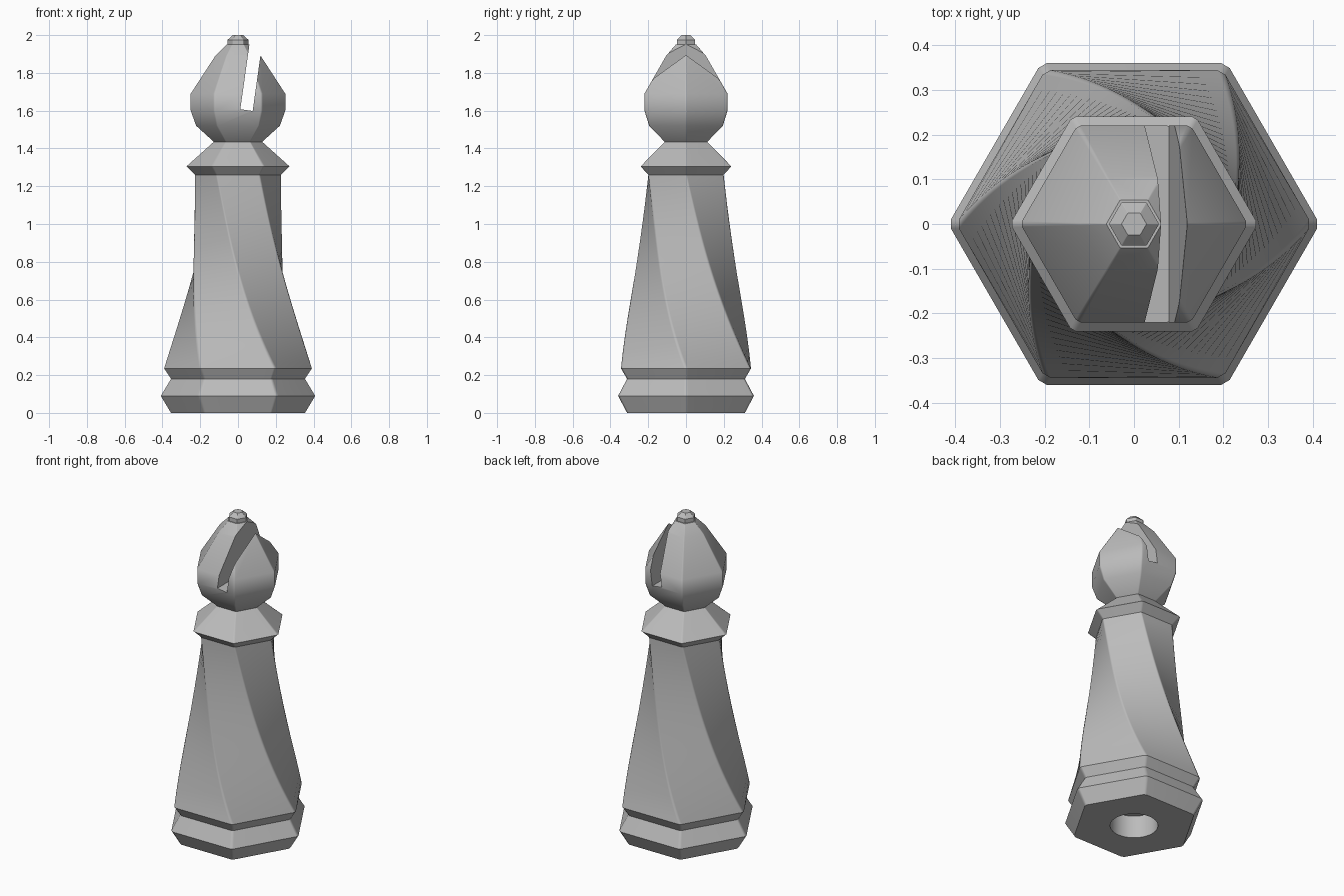
import bpy, bmesh, math
from mathutils import Vector, Matrix

cube = bpy.data.objects.get("Cube")
if cube:
    bpy.data.objects.remove(cube, do_unlink=True)

grey = bpy.data.materials.new("plain grey")
grey.use_nodes = True
GREY = (0.5, 0.5, 0.5, 1)
grey.diffuse_color = GREY
grey.node_tree.nodes["Principled BSDF"].inputs["Base Color"].default_value = GREY


def add_object(name, bm):
    bmesh.ops.recalc_face_normals(bm, faces=bm.faces)
    mesh = bpy.data.meshes.new(name)
    bm.to_mesh(mesh)
    bm.free()
    mesh.materials.append(grey)
    obj = bpy.data.objects.new(name, mesh)
    bpy.context.collection.objects.link(obj)
    return obj


def hexagon(z, radius, turn=0.0, soften=0.03):
    """Hexagon with a corner on +x and narrow chamfers on every corner."""
    corners = [Vector((radius * math.cos(turn + i * math.pi / 3),
                       radius * math.sin(turn + i * math.pi / 3), z)) for i in range(6)]
    points = []
    for i, c in enumerate(corners):
        points.append(c.lerp(corners[i - 1], soften))
        points.append(c.lerp(corners[(i + 1) % 6], soften))
    return points


def loft(name, rings):
    """Skin a stack of (height, radius, turn) hexagons and cap both ends."""
    bm = bmesh.new()
    loops = [[bm.verts.new(p) for p in hexagon(*ring)] for ring in rings]
    for low, high in zip(loops, loops[1:]):
        n = len(low)
        for i in range(n):
            j = (i + 1) % n
            bm.faces.new((low[i], low[j], high[j], high[i]))
    bm.faces.new(loops[0][::-1])
    bm.faces.new(loops[-1])
    return add_object(name, bm)


def activate(obj):
    bpy.ops.object.select_all(action='DESELECT')
    obj.select_set(True)
    bpy.context.view_layer.objects.active = obj


def carve(obj, cutter):
    """Subtract the cutter from the object, then discard it."""
    cutter.hide_render = True
    mod = obj.modifiers.new("carve", 'BOOLEAN')
    mod.operation = 'DIFFERENCE'
    mod.solver = 'EXACT'
    mod.object = cutter
    activate(obj)
    bpy.ops.object.modifier_apply(modifier=mod.name)
    bpy.data.objects.remove(cutter, do_unlink=True)


def finish(obj):
    activate(obj)
    bpy.ops.object.shade_smooth_by_angle(angle=math.radians(35))
    mod = obj.modifiers.new("weighted normals", 'WEIGHTED_NORMAL')
    mod.keep_sharp = True


# Stepped foot with a round recess underneath
base = loft("base", [(0, 0.36), (0.09, 0.415), (0.18, 0.36), (0.235, 0.397)])
bm = bmesh.new()
bmesh.ops.create_cone(bm, cap_ends=True, segments=48, radius1=0.135, radius2=0.135, depth=0.28)
carve(base, add_object("recess_cutter", bm))

# Tapering column, twisted by one hexagon side
STEPS = 28
column_rings = []
for i in range(STEPS + 1):
    t = i / STEPS
    column_rings.append((0.235 + 1.025 * t, 0.23 + 0.167 * (1 - t) ** 2, -t * math.pi / 3))
column = loft("twisted_column", column_rings)

# Collar
collar = loft("collar", [(1.26, 0.23), (1.305, 0.277), (1.435, 0.13)])

# Head with a tilted slot
head = loft("head", [(1.435, 0.13), (1.52, 0.225), (1.6, 0.254), (1.69, 0.254),
                     (1.89, 0.122), (1.95, 0.062)])
bm = bmesh.new()
bmesh.ops.create_cube(bm, size=1)
bmesh.ops.scale(bm, verts=bm.verts, vec=(0.066, 1, 0.6))
bmesh.ops.translate(bm, verts=bm.verts, vec=(0, 0, 0.3))
bm.transform(Matrix.Translation((0.045, 0, 1.603)) @ Matrix.Rotation(math.radians(8), 4, 'Y'))
carve(head, add_object("slot_cutter", bm))

# Small knob on top
finial = loft("finial", [(1.945, 0.056), (1.975, 0.056), (2.0, 0.028)])

for part in (base, column, collar, head, finial):
    finish(part)
